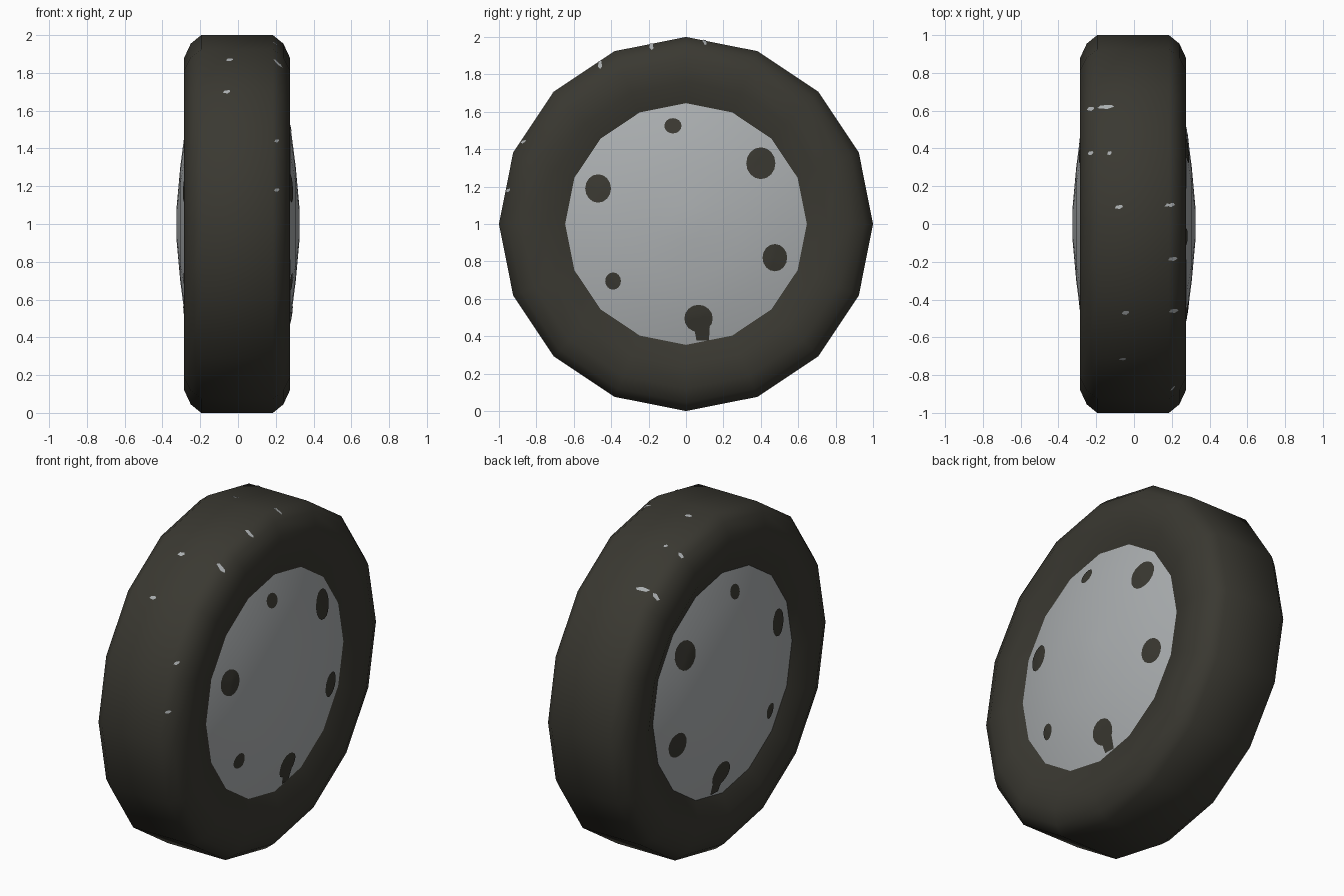
import bpy, bmesh, math
from mathutils import Vector
from mathutils.bvhtree import BVHTree

if "Cube" in bpy.data.objects:
    bpy.data.objects.remove(bpy.data.objects["Cube"])

SIDES = 16


def material(name, rgb):
    m = bpy.data.materials.new(name)
    m.diffuse_color = (*rgb, 1)
    m.use_nodes = True
    m.node_tree.nodes["Principled BSDF"].inputs["Base Color"].default_value = m.diffuse_color
    return m


rubber = material("dark_rubber", (0.042, 0.040, 0.031))
metal = material("pale_metal", (0.41, 0.43, 0.44))


def finish(bm, name, mat, angle=40):
    me = bpy.data.meshes.new(name)
    bm.to_mesh(me)
    ob = bpy.data.objects.new(name, me)
    bpy.context.collection.objects.link(ob)
    me.materials.append(mat)
    bpy.ops.object.select_all(action='DESELECT')
    ob.select_set(True)
    bpy.context.view_layer.objects.active = ob
    bpy.ops.object.shade_smooth_by_angle(angle=math.radians(angle))
    return ob


def lathe(profile, closed):
    """Spin (x, radius) points about the wheel axle."""
    bm = bmesh.new()
    rings = []
    for x, r in profile:
        rings.append([bm.verts.new((x, r * math.sin(a), 1 + r * math.cos(a)))
                      for a in (math.tau * i / SIDES for i in range(SIDES))])
    pairs = list(zip(rings, rings[1:]))
    if closed:
        pairs.append((rings[-1], rings[0]))
    for a, b in pairs:
        for i in range(SIDES):
            j = (i + 1) % SIDES
            bm.faces.new((a[i], a[j], b[j], b[i]))
    if not closed:
        bm.faces.new(rings[0])
        bm.faces.new(rings[-1])
    bmesh.ops.recalc_face_normals(bm, faces=bm.faces)
    return bm


# Tyre: tread, rounded shoulders, flat walls, sloping inner lips
tyre_bm = lathe([(-0.235, 0.645), (-0.285, 0.76), (-0.285, 0.88), (-0.25, 0.955),
                 (-0.195, 1.0), (0.185, 1.0), (0.24, 0.955), (0.275, 0.88),
                 (0.275, 0.76), (0.24, 0.64)], True)
tyre_tree = BVHTree.FromBMesh(tyre_bm)
finish(tyre_bm, "tyre", rubber)

# Hub: shallow dome on both sides
half = [(0.325, 0.09), (0.306, 0.3), (0.28, 0.5), (0.238, 0.66)]
hub_bm = lathe(half + [(-x, r) for x, r in reversed(half)], False)
hub_tree = BVHTree.FromBMesh(hub_bm)
finish(hub_bm, "hub", metal)


def patch(bm, tree, centre, u, v, look, outline, rings=3):
    """Thin patch whose outline is projected onto a surface along look."""
    def drop(p):
        hit, n, _, _ = tree.ray_cast(p - look * 3, look)
        return bm.verts.new(hit - look * 0.004) if hit else None
    loops = [[drop(centre + (u * a + v * b) * (k / rings)) for a, b in outline]
             for k in range(1, rings + 1)]
    mid = drop(centre)
    n = len(outline)
    for i in range(n):
        j = (i + 1) % n
        quads = [(mid, loops[0][i], loops[0][j])]
        quads += [(a[i], b[i], b[j], a[j]) for a, b in zip(loops, loops[1:])]
        for q in quads:
            if all(q):
                f = bm.faces.new(q)
                f.normal_update()
                if f.normal.dot(look) > 0:
                    f.normal_flip()


X, Y, Z = Vector((1, 0, 0)), Vector((0, 1, 0)), Vector((0, 0, 1))

# Dark round spots on both hub faces: y, z, half width, half height
spots = [(-0.07, 1.525, 0.046, 0.041), (0.40, 1.325, 0.078, 0.085),
         (0.475, 0.82, 0.066, 0.073), (0.067, 0.495, 0.076, 0.073),
         (-0.39, 0.695, 0.042, 0.046), (-0.47, 1.19, 0.069, 0.076)]
circle = [(math.cos(t), math.sin(t)) for t in (math.tau * i / 16 for i in range(16))]
drip = [(-1, 1), (1, 1), (0.9, -1), (-0.7, -1)]
for side, label in ((1, "right"), (-1, "left")):
    bm = bmesh.new()
    look = X * -side
    for y, z, w, h in spots:
        patch(bm, hub_tree, Vector((0, y, z)), Y * w, Z * h, look, circle)
    patch(bm, hub_tree, Vector((0, 0.085, 0.413)), Y * 0.042, Z * 0.035, look, drip)
    finish(bm, label + "_hub_spots", rubber)

# Small pale scuffs on the tread
scuff = [(-1, -0.6), (0.2, -1), (1, 0.1), (0.7, 1), (-0.6, 0.7)]
bm = bmesh.new()
for x, y, w in [(-0.15, 0.62, 0.045), (-0.23, 0.61, 0.02), (-0.23, 0.375, 0.015),
                (-0.13, 0.375, 0.012), (-0.08, 0.09, 0.022), (0.19, 0.10, 0.028),
                (0.205, -0.185, 0.025), (0.21, -0.46, 0.025), (-0.045, -0.47, 0.02)]:
    patch(bm, tyre_tree, Vector((x, y, 1)), X * w, Y * 0.011, -Z, scuff, 1)
for x, z, w in [(-0.06, 1.70, 0.02), (0.205, 1.18, 0.014), (0.205, 1.44, 0.012)]:
    patch(bm, tyre_tree, Vector((x, 0, z)), X * w, Z * 0.009, Y, scuff, 1)
finish(bm, "tread_scuffs", metal)
